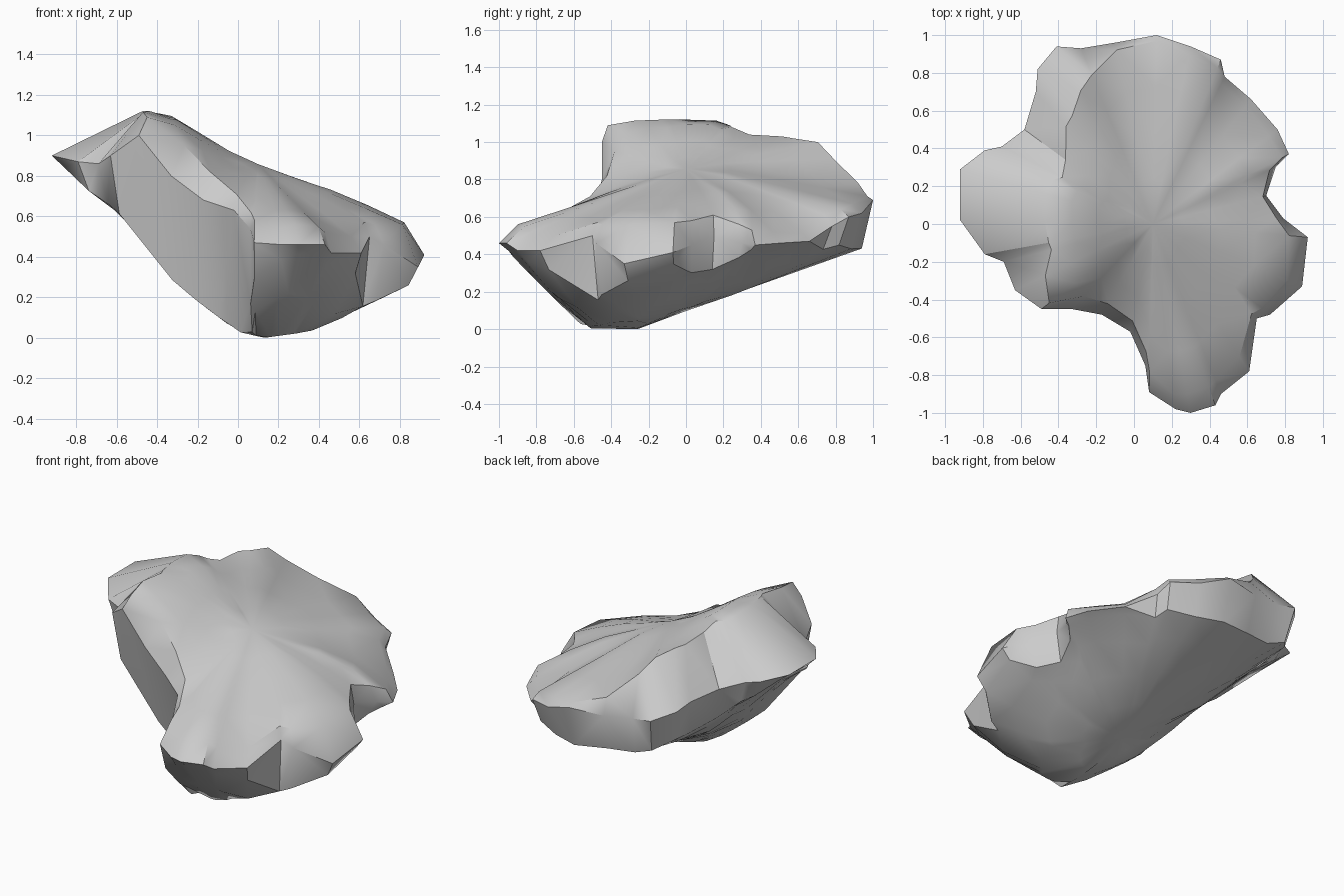
import bpy
import bmesh
from mathutils import Vector

cube = bpy.data.objects.get("Cube")
if cube:
    bpy.data.objects.remove(cube, do_unlink=True)

HUB = Vector((0.1, 0.0))

# widest rim of the boulder, counter-clockwise from the front tip: x, y, height
RIM = [(.22, -.98, .46), (.3, -1, .46), (.43, -.96, .46), (.46, -.9, .42), (.61, -.78, .42),
       (.65, -.5, .5), (.72, -.48, .46), (.89, -.33, .35), (.92, -.07, .41), (.79, .03, .45),
       (.7, .15, .5), (.75, .3, .46), (.82, .37, .45), (.76, .5, .46), (.62, .66, .47),
       (.48, .78, .55), (.46, .87, .6), (.3, .94, .62), (.12, 1, .69), (-.1, .96, .68),
       (-.28, .93, .7), (-.41, .94, .72), (-.51, .82, .76), (-.52, .7, .78), (-.58, .5, .8),
       (-.7, .41, .84), (-.79, .39, .86), (-.92, .29, .9), (-.92, .02, .9), (-.79, -.16, .87),
       (-.69, -.2, .86), (-.63, -.35, .9), (-.49, -.45, 1), (-.33, -.45, .8), (-.17, -.48, .68),
       (-.02, -.57, .63), (.06, -.75, .54), (.08, -.89, .47)]

# upper edge on the same spokes: fraction of the rim radius, height
SHOULDER = [(.92, .54), (.9, .56), (.9, .55), (.92, .52), (.9, .5), (.95, .57), (.93, .56),
            (.9, .56), (.88, .57), (.95, .58), (.97, .61), (.95, .56), (.95, .53), (.93, .52),
            (.95, .51), (.95, .61), (.95, .64), (.95, .67), (.97, .71), (.96, .78),
            (.85, .91), (.75, 1), (.7, 1.02), (.74, 1.03), (.68, 1.04), (.6, 1.08),
            (.6, 1.09), (.56, 1.115), (.56, 1.12), (.62, 1.12), (.68, 1.12), (.78, 1.115),
            (.93, 1.09), (.85, .95), (.88, .82), (.9, .71), (.9, .62), (.88, .58)]

# long-axis height profiles of the upper and lower faces
CROWN = [(-.47, 1.125), (-.33, 1.1), (-.11, .965), (.01, .89), (.26, .8),
         (.45, .74), (.61, .675), (.82, .575), (.92, .5)]
BELLY = [(-.92, .9), (-.8, .76), (-.61, .64), (-.47, .48), (-.33, .29), (-.2, .18),
         (0, .03), (.13, 0), (.35, .03), (.5, .09), (.65, .175), (.78, .21), (.92, .32)]


def profile(points, x):
    """Height along a polyline profile."""
    x = max(points[0][0], min(points[-1][0], x))
    for (xa, za), (xb, zb) in zip(points, points[1:]):
        if x <= xb:
            return za + (zb - za) * (x - xa) / (xb - xa)


def crown(p):
    """Upper face, arched along the long axis and sinking to the front and back."""
    return profile(CROWN, p.x) - 0.26 * max(0, -p.y) - 0.17 * max(0, p.y - 0.2)


def belly(p):
    """Lower face, rising to the back and curling up at the front tip."""
    rise = max(0.05, 0.36 + 0.6 * min(p.x, 0))
    return profile(BELLY, p.x) + rise * max(0, p.y + 0.25) + max(0, -0.55 - p.y)


def upper_loop(bm, s):
    """Loop on the upper face, a fraction s of the way out to the shoulder."""
    verts = []
    for (x, y, _), (t, top) in zip(RIM, SHOULDER):
        edge = HUB.lerp(Vector((x, y)), t)
        p = HUB.lerp(edge, s)
        z = crown(p) + (top - crown(edge)) * s * s
        verts.append(bm.verts.new((p.x, p.y, z)))
    return verts


def lower_loop(bm, s):
    """Loop on the lower face; the wall of the front hollow leans inward."""
    verts = []
    for x, y, edge in RIM:
        hollow = -0.5 < x < 0 and y < 0
        p = HUB.lerp(Vector((x, y)), s * (0.72 if hollow else 0.94))
        verts.append(bm.verts.new((p.x, p.y, min(belly(p), edge - 0.02))))
    return verts


def bridge(bm, upper, lower):
    """Join two loops with triangles, cutting each quad along its shorter diagonal."""
    n = len(upper)
    for i in range(n):
        j = (i + 1) % n
        a, b, c, d = upper[i], lower[i], lower[j], upper[j]
        if (a.co - c.co).length < (b.co - d.co).length:
            bm.faces.new((a, b, c))
            bm.faces.new((a, c, d))
        else:
            bm.faces.new((a, b, d))
            bm.faces.new((b, c, d))


def cap(bm, loop, height):
    """Close a loop with a fan to the hub."""
    hub = bm.verts.new((HUB.x, HUB.y, height))
    for i, v in enumerate(loop):
        bm.faces.new((hub, v, loop[(i + 1) % len(loop)]))


# boulder: upper loops, rim, lower loops
bm = bmesh.new()
loops = [upper_loop(bm, s) for s in (0.25, 0.5, 0.75, 1)]
loops.append([bm.verts.new(p) for p in RIM])
loops += [lower_loop(bm, s) for s in (1, 0.8, 0.55, 0.28)]
for upper, lower in zip(loops, loops[1:]):
    bridge(bm, upper, lower)
cap(bm, loops[0], crown(HUB))
cap(bm, loops[-1], belly(HUB))
bmesh.ops.recalc_face_normals(bm, faces=bm.faces)

# rest it on the ground
floor = min(v.co.z for v in bm.verts)
bmesh.ops.translate(bm, verts=bm.verts, vec=(0, 0, -floor))

mesh = bpy.data.meshes.new("boulder")
bm.to_mesh(mesh)
bm.free()
boulder = bpy.data.objects.new("boulder", mesh)
bpy.context.collection.objects.link(boulder)

# plain grey stone
stone = bpy.data.materials.new("grey stone")
stone.use_nodes = True
colour = (0.6, 0.6, 0.6, 1)
stone.diffuse_color = colour
stone.node_tree.nodes["Principled BSDF"].inputs["Base Color"].default_value = colour
mesh.materials.append(stone)

# smooth faces with crisp breaks
bpy.ops.object.select_all(action="DESELECT")
boulder.select_set(True)
bpy.context.view_layer.objects.active = boulder
bpy.ops.object.shade_smooth_by_angle(angle=0.7)
